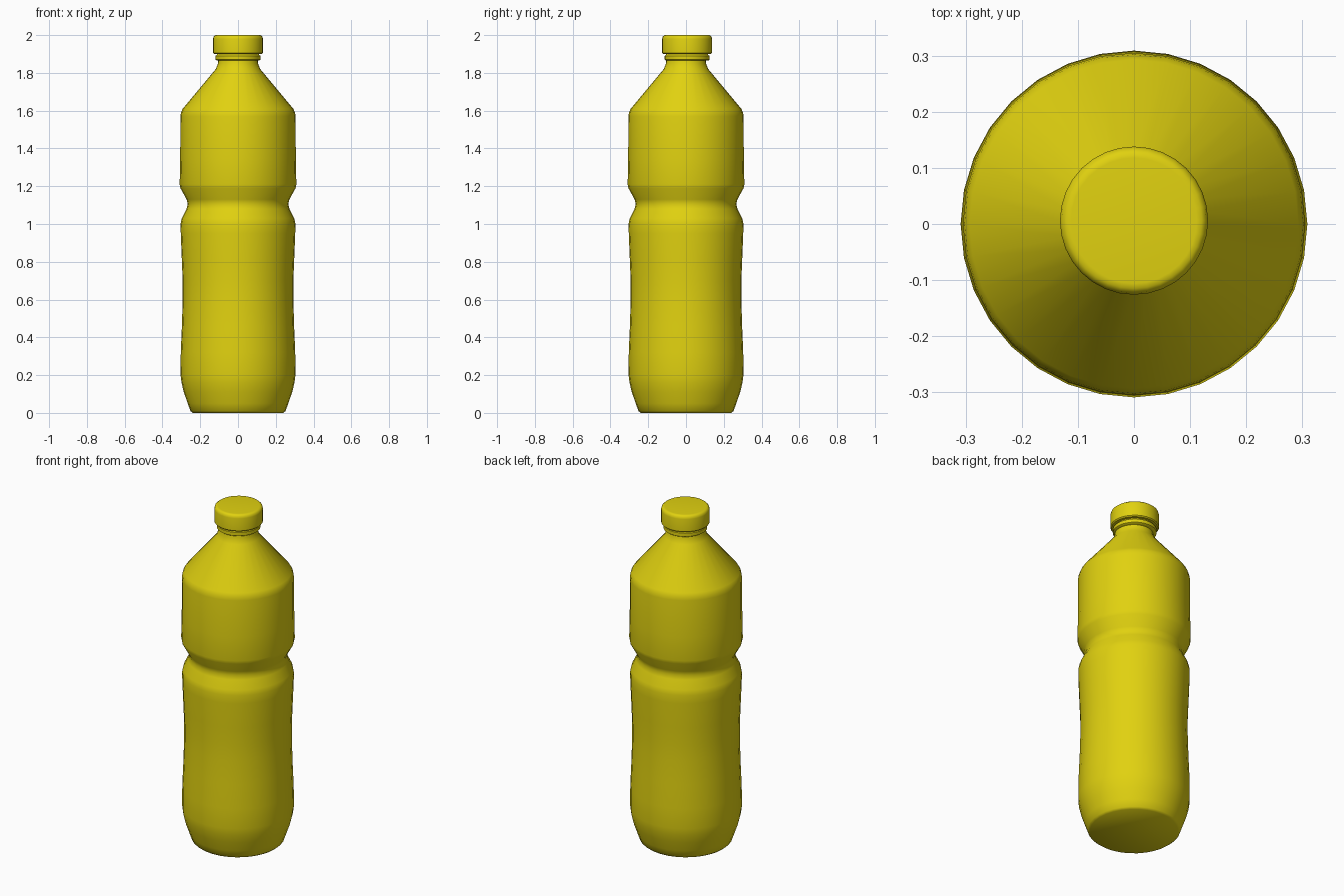
import bpy
import bmesh
from math import cos, sin, tau, radians

cube = bpy.data.objects.get("Cube")
if cube:
    bpy.data.objects.remove(cube, do_unlink=True)

yellow = bpy.data.materials.new("yellow_plastic")
yellow.use_nodes = True
yellow.diffuse_color = (0.75, 0.64, 0.005, 1)
yellow.node_tree.nodes["Principled BSDF"].inputs["Base Color"].default_value = yellow.diffuse_color


def lathe(name, profile, sides, y=0.0):
    """Turn a (radius, height) profile into a closed solid of revolution."""
    bm = bmesh.new()
    rings = [[bm.verts.new((r * cos(tau * i / sides), y + r * sin(tau * i / sides), z))
              for i in range(sides)] for r, z in profile]
    for low, high in zip(rings, rings[1:]):
        for i in range(sides):
            j = (i + 1) % sides
            bm.faces.new((low[i], low[j], high[j], high[i]))
    bm.faces.new(rings[0][::-1])
    bm.faces.new(rings[-1])
    mesh = bpy.data.meshes.new(name)
    bm.to_mesh(mesh)
    bm.free()
    mesh.materials.append(yellow)
    obj = bpy.data.objects.new(name, mesh)
    bpy.context.collection.objects.link(obj)
    bpy.ops.object.select_all(action="DESELECT")
    obj.select_set(True)
    bpy.context.view_layer.objects.active = obj
    bpy.ops.object.shade_smooth_by_angle(angle=radians(40))


# Bottle body: base, gently waisted grip, pinched groove, label band, shoulder, neck
lathe("bottle_body", [
    (0.24, 0), (0.252, 0.01), (0.266, 0.05), (0.287, 0.11), (0.299, 0.16), (0.304, 0.2),
    (0.303, 0.32), (0.297, 0.46), (0.293, 0.6), (0.293, 0.7), (0.297, 0.8), (0.303, 0.95),
    (0.304, 1.0), (0.298, 1.03), (0.273, 1.08), (0.266, 1.105), (0.272, 1.13),
    (0.305, 1.19), (0.309, 1.21), (0.306, 1.35), (0.305, 1.57), (0.302, 1.59), (0.293, 1.61),
    (0.118, 1.82), (0.106, 1.85), (0.103, 1.88)], 32)

# Tamper ring under the cap, joined by a narrow recess
lathe("tamper_ring", [
    (0.112, 1.865), (0.119, 1.87), (0.119, 1.89), (0.112, 1.895), (0.108, 1.91)], 32, 0.006)

# Screw cap with rounded rim
lathe("screw_cap", [
    (0.126, 1.9), (0.132, 1.906), (0.132, 1.98), (0.129, 1.992), (0.121, 1.999), (0.112, 2.0)], 32, 0.006)
